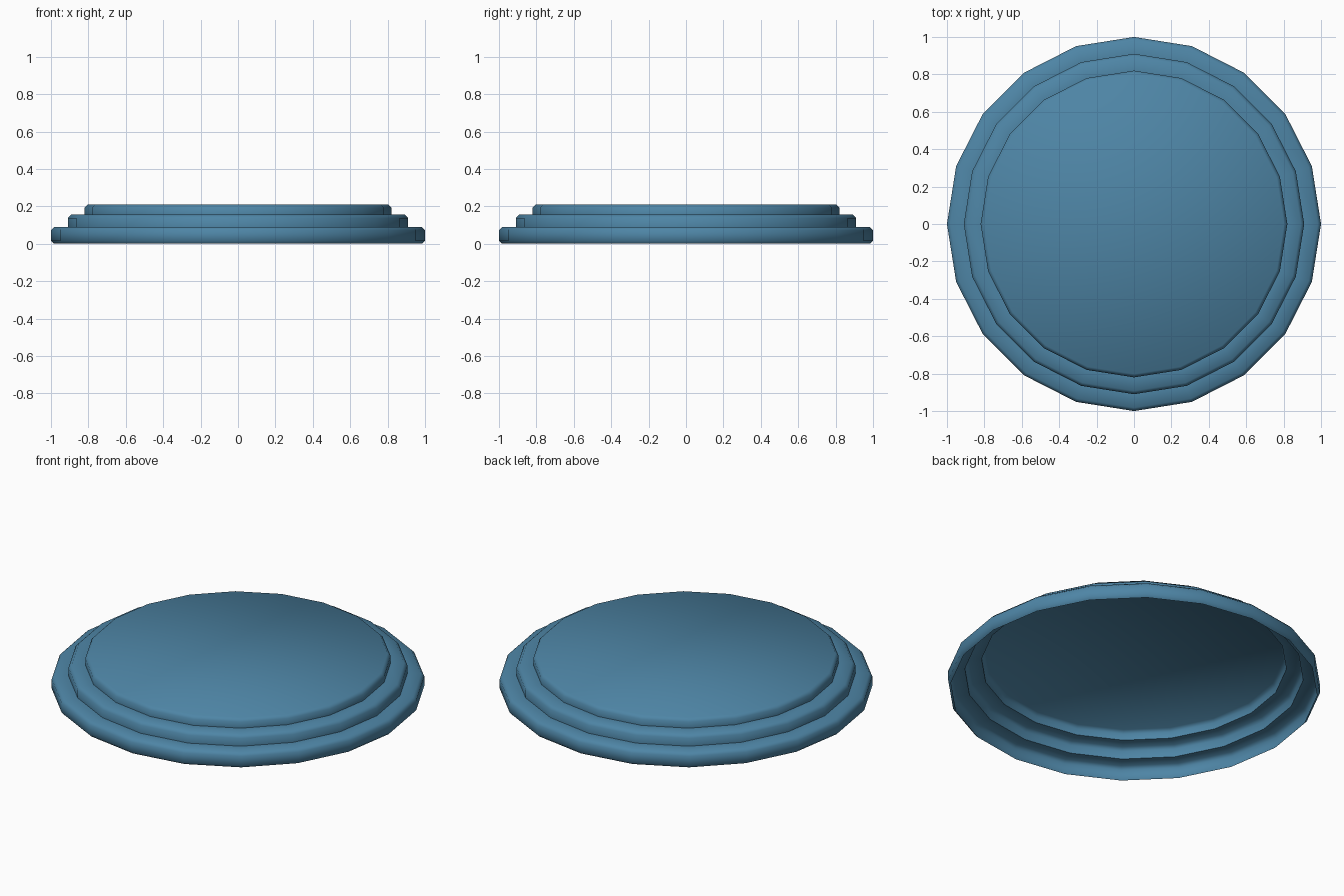
import bpy, bmesh, math

cube = bpy.data.objects.get("Cube")
if cube:
    bpy.data.objects.remove(cube, do_unlink=True)

SIDES = 20

blue = bpy.data.materials.new("steel_blue")
blue.use_nodes = True
colour = (0.076, 0.235, 0.38, 1)
blue.diffuse_color = colour
blue.node_tree.nodes["Principled BSDF"].inputs["Base Color"].default_value = colour

# Stepped profile of a thin open shell: (radius, bottom, top) of each tier
tiers = [(1.0, 0.015, 0.09), (0.91, 0.09, 0.155), (0.82, 0.155, 0.21)]
bevel = 0.018
profile = [(0.985, 0)]
for radius, low, high in tiers:
    profile += [(radius, low), (radius, high - bevel), (radius - bevel, high)]

# Sweep the profile into rings and bridge them
bm = bmesh.new()
rings = []
for radius, z in profile:
    rings.append([bm.verts.new((radius * math.cos(math.tau * i / SIDES),
                                radius * math.sin(math.tau * i / SIDES), z))
                  for i in range(SIDES)])
for lower, upper in zip(rings, rings[1:]):
    for i in range(SIDES):
        j = (i + 1) % SIDES
        bm.faces.new((lower[i], lower[j], upper[j], upper[i]))

# Flat top, underside left open
bm.faces.new(rings[-1])
mesh = bpy.data.meshes.new("stepped_platform")
bm.to_mesh(mesh)
bm.free()
mesh.materials.append(blue)

platform = bpy.data.objects.new("stepped_platform", mesh)
bpy.context.collection.objects.link(platform)
bpy.ops.object.select_all(action='DESELECT')
platform.select_set(True)
bpy.context.view_layer.objects.active = platform
bpy.ops.object.shade_smooth_by_angle(angle=math.radians(60))
